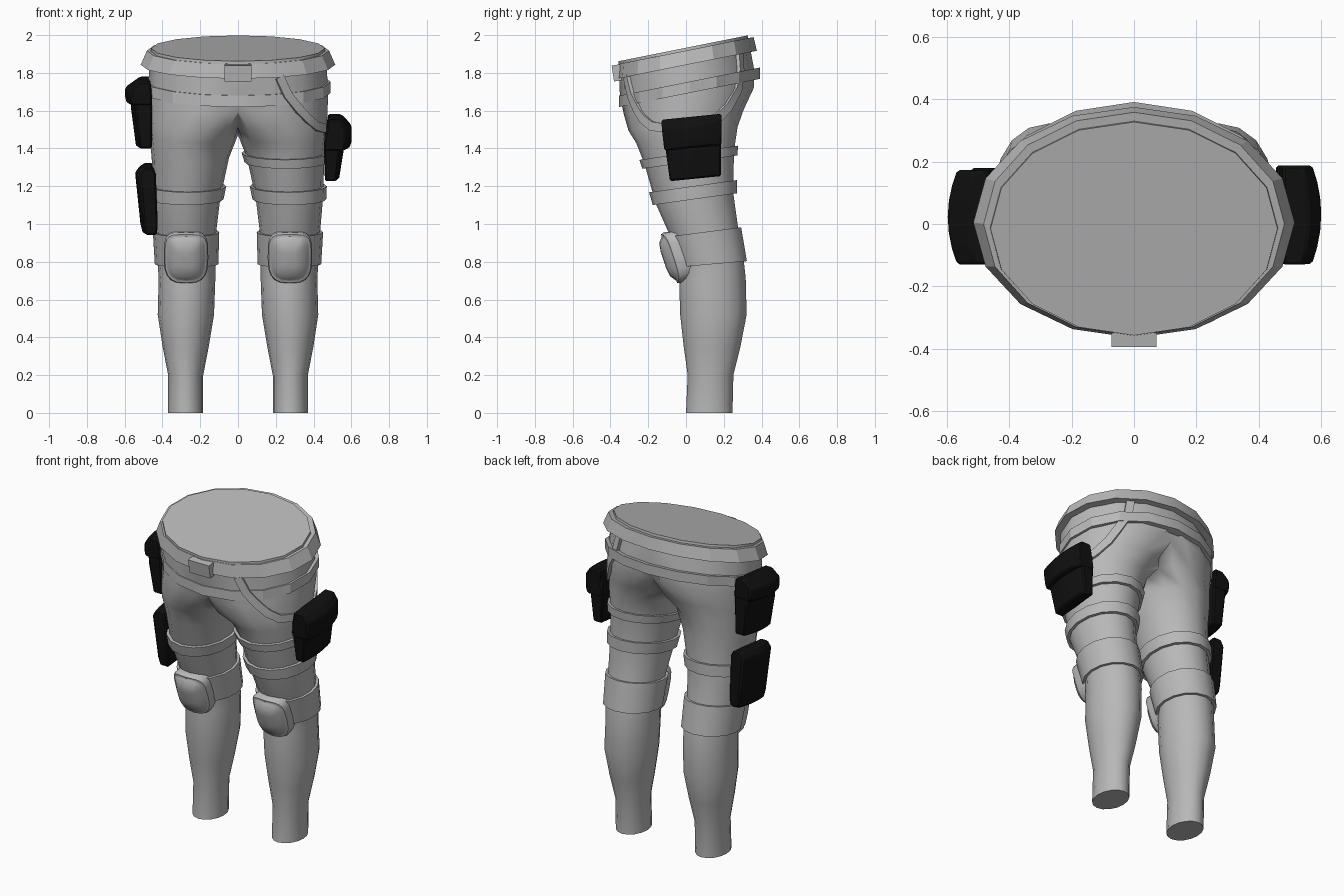
import bpy, bmesh
from math import cos, sin, pi, radians
from mathutils import Vector

cube = bpy.data.objects.get("Cube")
if cube:
    bpy.data.objects.remove(cube, do_unlink=True)


def material(name, value):
    m = bpy.data.materials.new(name)
    m.use_nodes = True
    col = (value, value, value, 1)
    m.diffuse_color = col
    m.node_tree.nodes["Principled BSDF"].inputs["Base Color"].default_value = col
    return m


GREY = material("cloth grey", 0.48)
BLACK = material("pouch black", 0.005)
SEGS = 16

# Leg and hip sections: height, tilt, centre x, half width, centre y, half depth
BODY = [
    (0.00, 0.00, .277, .093, .123, .123),
    (0.20, 0.00, .277, .093, .130, .121),
    (0.35, 0.00, .277, .122, .138, .150),
    (0.52, 0.00, .276, .149, .145, .176),
    (0.70, 0.05, .270, .150, .140, .176),
    (0.80, 0.10, .273, .153, .138, .165),
    (0.95, 0.13, .275, .160, .095, .180),
    (1.13, 0.14, .272, .178, .045, .205),
    (1.35, 0.14, .252, .205, .017, .237),
    (1.47, 0.16, .235, .235, .005, .268),
    (1.55, 0.18, .170, .302, .000, .305),
    (1.65, 0.20, .080, .396, .015, .345),
    (1.75, 0.20, .000, .475, .005, .355),
    (1.933, 0.20, .000, .460, -.015, .342),
]


def section(z, grow=0.0):
    for lo, hi in zip(BODY, BODY[1:]):
        if z <= hi[0]:
            break
    f = (z - lo[0]) / (hi[0] - lo[0])
    s = [p + (q - p) * f for p, q in zip(lo, hi)]
    s[3] += grow
    s[5] += grow
    return s


def point(sec, t):
    z, tilt, cx, a, cy, b = sec
    y = cy + b * sin(t)
    return Vector((cx + a * cos(t), y, z + tilt * y))


def ring(sec):
    return [point(sec, 2 * pi * i / SEGS) for i in range(SEGS)]


def loft(name, rings, mat, side=1, closed=False, split=False, angle=35):
    """Join rings of points; closed makes a hoop, split opens the x = 0 wall."""
    bm = bmesh.new()
    rows = [[bm.verts.new((p.x * side, p.y, p.z)) for p in r] for r in rings]
    n = len(rows[0])
    pairs = list(zip(rows, rows[1:]))
    if closed:
        pairs.append((rows[-1], rows[0]))
    else:
        bm.faces.new(rows[0])
        bm.faces.new(rows[-1])
    for lo, hi in pairs:
        for i in range(n):
            j = (i + 1) % n
            bm.faces.new((lo[i], lo[j], hi[j], hi[i]))
    if split:
        wall = [f for f in bm.faces if all(abs(v.co.x) < 1e-5 for v in f.verts)]
        bmesh.ops.delete(bm, geom=wall, context='FACES')
        bmesh.ops.remove_doubles(bm, verts=bm.verts, dist=1e-5)
    bmesh.ops.recalc_face_normals(bm, faces=bm.faces)
    for f in bm.faces:
        f.smooth = True
    for e in bm.edges:
        e.smooth = e.calc_face_angle(0) < radians(angle)
    me = bpy.data.meshes.new(name)
    bm.to_mesh(me)
    bm.free()
    me.materials.append(mat)
    ob = bpy.data.objects.new(name, me)
    bpy.context.collection.objects.link(ob)
    return ob


def hoop(name, low, high, thick, side=1, angle=35):
    def inner(s):
        return [s[0], s[1], s[2], s[3] - thick, s[4], s[5] - thick]
    loft(name, [ring(s) for s in (inner(low), low, high, inner(high))],
         GREY, side, closed=True, angle=angle)


# Trousers: one half, mirrored
half = []
for s in BODY:
    r = ring(s)
    for p in r:
        p.x = max(p.x, 0)
    half.append(r)
trousers = loft("trousers", half, GREY, split=True, angle=50)
mirror = trousers.modifiers.new("mirror", 'MIRROR')
mirror.merge_threshold = 0.0005

# Waistband and hip belt
hoop("waistband", (1.842, .2, 0, .515, .005, .370),
     (1.918, .2, 0, .482, 0, .358), .045, angle=20)
hoop("hip_belt", (1.69, .2, 0, .49, .018, .373),
     (1.75, .2, 0, .49, .018, .373), .045, angle=20)

# Buckle
bpy.ops.mesh.primitive_cube_add(size=1, location=(0, -.365, 1.80),
                                rotation=(.15, 0, 0))
buckle = bpy.context.object
buckle.name = "buckle"
buckle.scale = (.145, .045, .085)
buckle.data.materials.append(GREY)


# Leg straps
def strap(name, z0, z1, side, grow=.018):
    hoop(name, section(z0, grow), section(z1, grow), .04, side)


# Knee pads: shield outline in stacked layers (scale, height above base)
def knee_pad(name, side):
    outline = []
    for i in range(20):
        c, s = cos(2 * pi * i / 20), sin(2 * pi * i / 20)
        power = .45 if s > 0 else .7
        outline.append((.118 * abs(c) ** power * (1 if c > 0 else -1),
                        .135 * abs(s) ** power * (1 if s > 0 else -1)))
    rings = []
    for scale, h in ((.95, -.03), (1, .03), (.95, .045), (.87, .045),
                     (.82, .05), (.65, .068), (.3, .075)):
        rings.append([])
        for u, v in outline:
            x, w = u * scale, v * scale
            y = -.045 - .33 * w - h + 2.2 * x * x
            rings[-1].append(Vector((.275 + x, y, .828 + w - .25 * h)))
    loft(name, rings, GREY, side)


for label, side in (("left", 1), ("right", -1)):
    strap(label + "_thigh_strap", 1.125, 1.195, side)
    strap(label + "_knee_strap", .775, .945, side, .016)
    knee_pad(label + "_knee_pad", side)
strap("left_upper_thigh_strap", 1.325, 1.375, 1)


# Hanger straps running from the waist down to the left pouch
def hanger(name, path):
    pts, normals = [], []
    for deg, z in path:
        t = radians(deg)
        s = section(z)
        pts.append(point(s, t))
        normals.append(Vector((s[5] * cos(t), s[3] * sin(t), 0)).normalized())
    rings = []
    for i, (p, n) in enumerate(zip(pts, normals)):
        along = pts[min(i + 1, len(pts) - 1)] - pts[max(i - 1, 0)]
        w = along.cross(n).normalized() * .024
        rings.append([p + w - n * .02, p + w + n * .012,
                      p - w + n * .012, p - w - n * .02])
    loft(name, rings, GREY)


hanger("front_hanger", [(-62, 1.84), (-57, 1.74), (-52, 1.66), (-46, 1.6),
                        (-36, 1.55), (-18, 1.52)])
hanger("rear_hanger", [(56, 1.86), (53, 1.75), (49, 1.66), (44, 1.58),
                       (34, 1.53), (18, 1.50)])


# Pouches: rows of height, inner x, outer x, rear-to-front span in y
def pouch(name, rows, side):
    rings = []
    for z, xin, xout, y0, y1 in rows:
        plan = [(xin, y1), (xin, y0)]
        for k in range(7):
            u = k / 6
            bow = 1 - .22 * (2 * u - 1) ** 2
            plan.append((xin + (xout - xin) * bow, y0 + (y1 - y0) * u))
        rings.append([Vector((x, y, z + .1 * y)) for x, y in plan])
    ob = loft(name, rings, BLACK, side, angle=25)
    bevel = ob.modifiers.new("bevel", 'BEVEL')
    bevel.width = .008
    bevel.segments = 1


pouch("left_pouch", [(1.235, .46, .535, -.085, .185),
                     (1.42, .455, .565, -.11, .185),
                     (1.50, .46, .57, -.12, .185)], 1)
pouch("left_pouch_flap", [(1.40, .455, .59, -.115, .187),
                          (1.43, .455, .60, -.118, .188),
                          (1.52, .47, .60, -.128, .188),
                          (1.565, .478, .56, -.13, .187)], 1)
pouch("right_hip_pouch", [(1.41, .455, .54, -.10, .165),
                          (1.60, .455, .565, -.12, .168),
                          (1.68, .455, .57, -.12, .168)], -1)
pouch("right_hip_pouch_flap", [(1.64, .455, .59, -.125, .172),
                               (1.67, .455, .597, -.127, .173),
                               (1.72, .458, .597, -.13, .173),
                               (1.765, .465, .53, -.128, .172)], -1)
pouch("right_thigh_pouch", [(.95, .43, .505, -.08, .175),
                            (1.0, .425, .517, -.09, .178),
                            (1.27, .435, .545, -.11, .18),
                            (1.305, .45, .515, -.105, .178)], -1)
